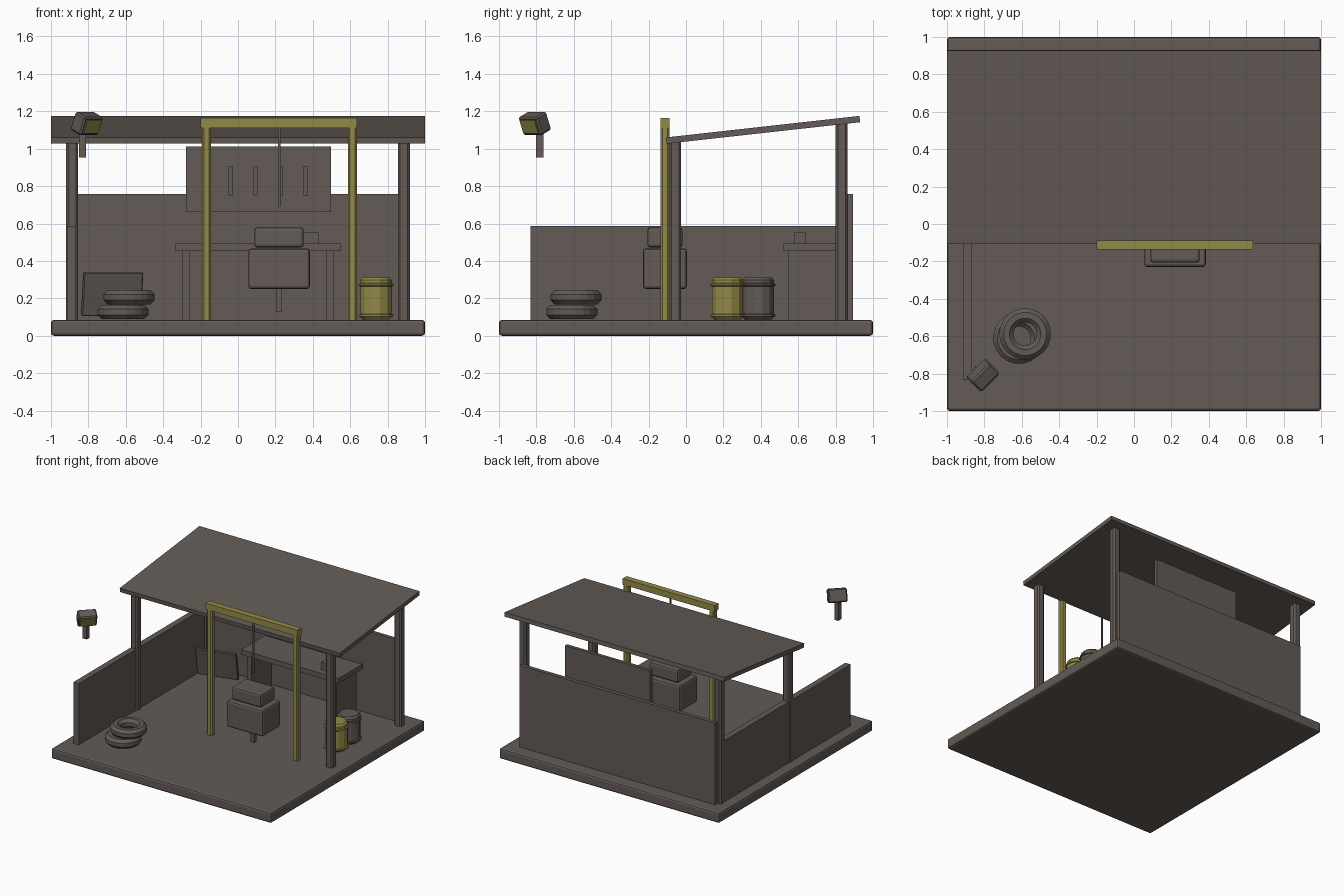
import bpy, bmesh, math
from mathutils import Matrix, Vector, Euler

if "Cube" in bpy.data.objects:
    bpy.data.objects.remove(bpy.data.objects["Cube"])


def material(name, rgb):
    m = bpy.data.materials.new(name)
    m.diffuse_color = (*rgb, 1)
    m.use_nodes = True
    m.node_tree.nodes["Principled BSDF"].inputs["Base Color"].default_value = m.diffuse_color
    return m


GREY = material("warm grey", (0.125, 0.105, 0.093))
YELLOW = material("dull yellow", (0.29, 0.255, 0.065))
FLOOR = 0.085


def finish(name, bm, mat):
    me = bpy.data.meshes.new(name)
    bm.to_mesh(me)
    bm.free()
    me.materials.append(mat)
    ob = bpy.data.objects.new(name, me)
    bpy.context.collection.objects.link(ob)
    return ob


def block(name, size, loc, mat=GREY, bevel=0.0, rot=(0, 0, 0), edges="all", segs=1):
    """Box with optional bevel on all edges or only the upright ones."""
    bm = bmesh.new()
    bmesh.ops.create_cube(bm, size=1, matrix=Matrix.Diagonal((*size, 1)))
    if bevel:
        chosen = [e for e in bm.edges if edges == "all"
                  or abs((e.verts[0].co - e.verts[1].co).z) > 1e-5]
        bmesh.ops.bevel(bm, geom=chosen, offset=bevel, segments=segs,
                        profile=0.5, affect='EDGES')
    ob = finish(name, bm, mat)
    ob.location, ob.rotation_euler = loc, rot
    return ob


def span(name, x, y, z, mat=GREY, **kw):
    """Box given by its ranges on each axis."""
    r = (x, y, z)
    return block(name, [b - a for a, b in r], [(a + b) / 2 for a, b in r], mat, **kw)


def lathe(name, profile, sides, loc, mat, closed=False):
    """Turned shape from (radius, height) points."""
    bm = bmesh.new()
    rings = [[bm.verts.new((r * math.cos(2 * math.pi * (i + .5) / sides),
                            r * math.sin(2 * math.pi * (i + .5) / sides), z))
              for i in range(sides)] for r, z in profile]
    pairs = list(zip(rings, rings[1:]))
    if closed:
        pairs.append((rings[-1], rings[0]))
    else:
        bm.faces.new(rings[0][::-1])
        bm.faces.new(rings[-1])
    for a, b in pairs:
        for i in range(sides):
            j = (i + 1) % sides
            bm.faces.new((a[i], a[j], b[j], b[i]))
    bmesh.ops.recalc_face_normals(bm, faces=bm.faces)
    ob = finish(name, bm, mat)
    ob.location = loc
    return ob


def ring(name, major, minor, sides, section, loc, mat):
    pts = [(major + minor * math.cos(2 * math.pi * (k + .5) / section),
            minor * math.sin(2 * math.pi * (k + .5) / section)) for k in range(section)]
    return lathe(name, pts, sides, loc, mat, closed=True)


# floor slab
span("floor_slab", (-1, 1), (-1, 1), (0, FLOOR), bevel=0.015, segs=2)

# shelter: posts, sloping roof, walls
for side, sx in (("left", -1), ("right", 1)):
    for row, y, top in (("front", -0.058, 1.04), ("back", 0.832, 1.14)):
        block(f"{row}_{side}_post", (0.064, 0.064, top - FLOOR),
              (sx * 0.887, y, (top + FLOOR) / 2), bevel=0.012, edges="upright")
block("roof", (2, 1.041, 0.034), (0, 0.412, 1.101), rot=(math.atan2(0.115, 1.035), 0, 0))
span("back_wall", (-0.89, 0.89), (0.862, 0.893), (FLOOR, 0.757))
span("left_wall", (-0.915, -0.865), (-0.832, 0.85), (FLOOR, 0.587))

# tool board with hanging tools
span("tool_board", (-0.278, 0.497), (0.835, 0.862), (0.662, 1.012))
for i in range(4):
    x = -0.038 + i * 0.1335
    span(f"hanging_tool_{i + 1}", (x - 0.012, x + 0.012), (0.818, 0.838), (0.75, 0.905))

# workbench with side panels and vise
span("bench_top", (-0.337, 0.55), (0.52, 0.83), (0.452, 0.492))
for n, x in (("left", -0.28), ("right", 0.49)):
    span(f"bench_{n}_side", (x - 0.02, x + 0.02), (0.548, 0.81), (FLOOR, 0.455))
span("bench_vise", (0.35, 0.43), (0.578, 0.64), (0.49, 0.553))

# hoist frame
for n, x in (("left", -0.168), ("right", 0.611)):
    block(f"hoist_{n}_leg", (0.048, 0.048, 1.115 - FLOOR),
          (x, -0.112, (1.115 + FLOOR) / 2), YELLOW, bevel=0.01, edges="upright")
span("hoist_beam", (-0.2, 0.636), (-0.137, -0.087), (1.112, 1.163), YELLOW)
span("hoist_chain", (0.214, 0.226), (-0.118, -0.106), (0.69, 1.115))

# hanging engine
span("engine_block", (0.055, 0.384), (-0.23, 0.005), (0.25, 0.467), bevel=0.016, segs=2)
span("engine_head", (0.087, 0.351), (-0.207, -0.018), (0.472, 0.58), bevel=0.016, segs=2)
span("engine_shaft", (0.204, 0.236), (-0.128, -0.096), (0.127, 0.255))

# oil drums
for n, x, y, mat in (("yellow", 0.738, 0.222, YELLOW), ("grey", 0.738, 0.386, GREY)):
    lathe(f"{n}_drum", [(0.072, FLOOR), (0.087, FLOOR + 0.015), (0.087, 0.297),
                        (0.074, 0.312)], 12, (x, y, 0), mat)
    for k, z in enumerate((0.108, 0.272)):
        ring(f"{n}_drum_band_{k + 1}", 0.088, 0.009, 12, 6, (x, y, z), mat)

# stacked tyres
for n, x, y, z in (("lower", -0.615, -0.61, 0.127), ("upper", -0.582, -0.588, 0.206)):
    ring(f"{n}_tyre", 0.1, 0.041, 20, 8, (x, y, z), GREY)

# loose panel near the back wall
block("loose_panel", (0.33, 0.022, 0.24), (-0.673, 0.69, 0.223), bevel=0.006,
      rot=(0.2, 0, 0.26))

# flood lamp facing outward and tilted down
span("lamp_stem", (-0.85, -0.814), (-0.802, -0.763), (0.953, 1.1))
turn = Euler((0.4, 0, math.radians(45)), 'XYZ')
head = Vector((-0.808, -0.808, 1.135))
block("lamp_head", (0.143, 0.085, 0.105), head, bevel=0.009, rot=turn)
lens_at = head + turn.to_matrix() @ Vector((0, -0.045, 0))
block("lamp_lens", (0.112, 0.009, 0.076), lens_at, YELLOW, rot=turn)
